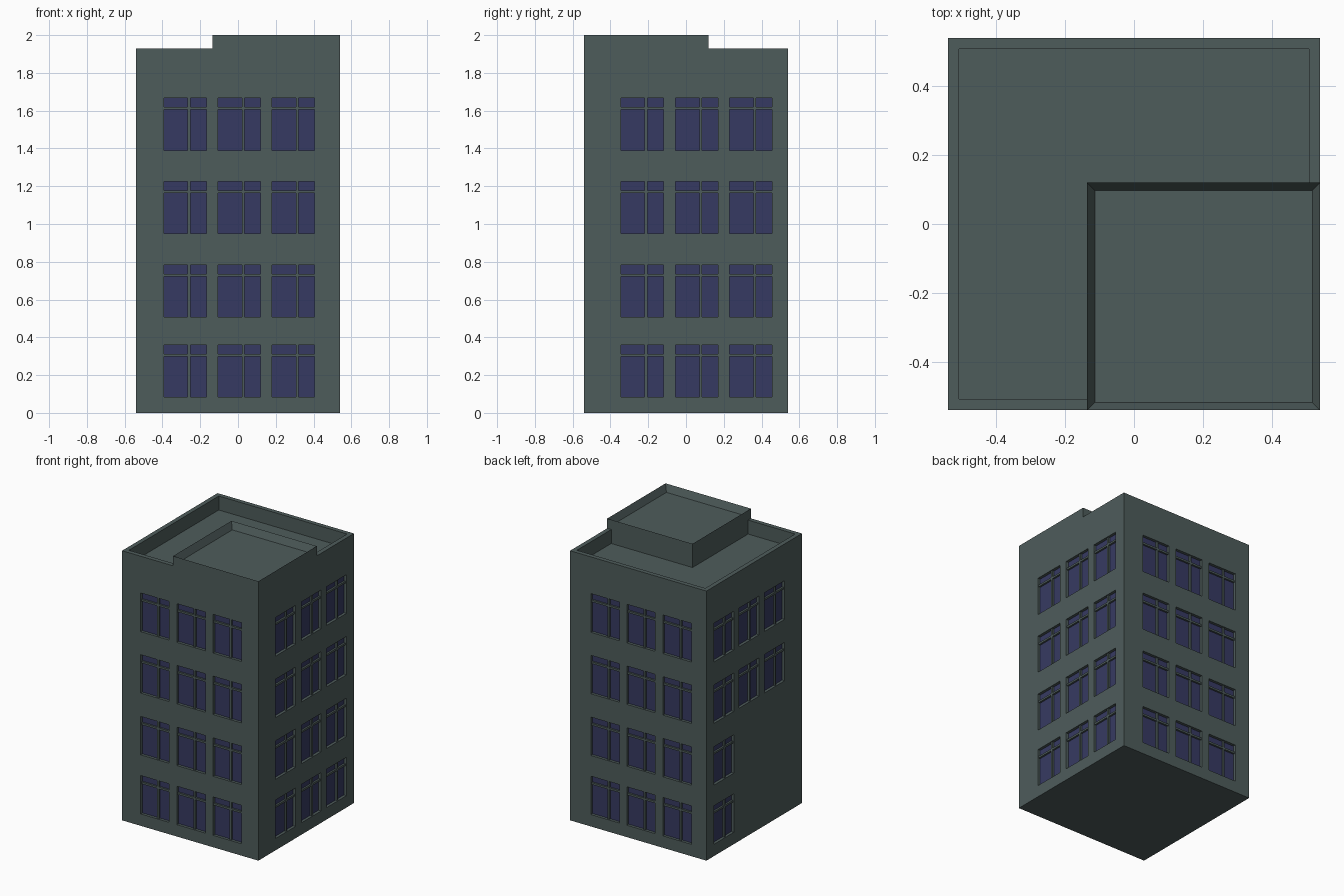
import bpy, bmesh, math
from mathutils import Matrix, Vector

if "Cube" in bpy.data.objects:
    bpy.data.objects.remove(bpy.data.objects["Cube"])

H = 0.54          # half width of the tower
DECK = 1.83       # roof deck height
RIM = 0.032       # parapet thickness
WIN_W = 0.225     # window width
DEPTH = 0.02      # glass recess
ROWS = [(0.085, 0.36), (0.508, 0.783), (0.95, 1.225), (1.39, 1.667)]


def material(name, rgb):
    m = bpy.data.materials.new(name)
    m.diffuse_color = (*rgb, 1)
    m.use_nodes = True
    m.node_tree.nodes["Principled BSDF"].inputs["Base Color"].default_value = m.diffuse_color
    return m


wall = material("grey_green_wall", (0.076, 0.107, 0.105))
glass = material("blue_glass", (0.037, 0.042, 0.122))


def finish(bm, name, mats):
    me = bpy.data.meshes.new(name)
    bm.to_mesh(me)
    bm.free()
    for m in mats:
        me.materials.append(m)
    ob = bpy.data.objects.new(name, me)
    bpy.context.collection.objects.link(ob)
    return ob


def box(bm, lo, hi, mat=Matrix()):
    lo, hi = Vector(lo), Vector(hi)
    size = Matrix.Diagonal((*(hi - lo), 1))
    bmesh.ops.create_cube(bm, size=1, matrix=mat @ Matrix.Translation((lo + hi) / 2) @ size)


def prism(bm, pts, z0, z1):
    face = bm.faces.new([bm.verts.new((x, y, z0)) for x, y in pts])
    new = bmesh.ops.extrude_face_region(bm, geom=[face])["geom"]
    bmesh.ops.translate(bm, vec=(0, 0, z1 - z0),
                        verts=[v for v in new if isinstance(v, bmesh.types.BMVert)])
    bmesh.ops.recalc_face_normals(bm, faces=bm.faces[:])


# Facades: turn, window centres across the wall, columns used on the lower two rows
FACADES = {
    "front": (0, (-0.28, 0.007, 0.293), (0, 1, 2)),
    "right": (90, (-0.232, 0.058, 0.343), (0, 1, 2)),
    "back": (180, (-0.263, 0.022, 0.308), (0, 1, 2)),
    "left": (270, (-0.343, -0.058, 0.232), (0,)),
}


def build_facade(name, turn, centres, low_cols):
    rot = Matrix.Rotation(math.radians(turn), 4, "Z")
    us = [-H] + [c + s * WIN_W / 2 for c in centres for s in (-1, 1)] + [H]
    zs = [0] + [z for row in ROWS for z in row] + [DECK]
    bm, bars = bmesh.new(), bmesh.new()
    grid = [[bm.verts.new((u, -H, z)) for u in us] for z in zs]
    openings = []
    for j in range(len(zs) - 1):
        for i in range(len(us) - 1):
            f = bm.faces.new((grid[j][i], grid[j][i + 1], grid[j + 1][i + 1], grid[j + 1][i]))
            if i % 2 and j % 2 and (j // 2 > 1 or i // 2 in low_cols):
                openings.append(f)
                # Window bars: an upright left of wide/narrow split and a transom
                u0, u1, z0, z1 = us[i], us[i + 1], zs[j], zs[j + 1]
                um, zm = u0 + 0.133, z1 - 0.055
                y0, y1 = -H + 0.007, -H + DEPTH + 0.004
                box(bars, (um - 0.007, y0, z0), (um + 0.007, y1, z1), rot)
                for a, b in ((u0, um - 0.007), (um + 0.007, u1)):
                    box(bars, (a, y0, zm - 0.007), (b, y1, zm + 0.007), rot)
    # Sink the glass into the wall
    for f in openings:
        new = bmesh.ops.extrude_face_region(bm, geom=[f])["geom"]
        pane = [g for g in new if isinstance(g, bmesh.types.BMFace)][0]
        pane.material_index = 1
        bmesh.ops.translate(bm, vec=(0, DEPTH, 0), verts=pane.verts[:])
        if f.is_valid:
            bm.faces.remove(f)
    bm.transform(rot)
    finish(bm, name + "_wall", [wall, glass])
    finish(bars, name + "_window_bars", [wall])


for name, args in FACADES.items():
    build_facade(name, *args)

# Underside and roof deck
for name, z, flip in (("underside", 0, True), ("roof_deck", DECK, False)):
    bm = bmesh.new()
    f = bm.faces.new([bm.verts.new((x, y, z)) for x, y in ((-H, -H), (H, -H), (H, H), (-H, H))])
    if flip:
        f.normal_flip()
    finish(bm, name, [wall])

# Parapet wrapping the roof up to the raised block
PX, PY, I = -0.136, 0.12, H - RIM
bm = bmesh.new()
prism(bm, [(PX, -H), (-H, -H), (-H, H), (H, H), (H, PY), (I, PY),
           (I, I), (-I, I), (-I, -I), (PX, -I)], DECK, 1.93)
finish(bm, "parapet", [wall])

# Raised roof block with its own rim
bm = bmesh.new()
box(bm, (PX, -H, DECK), (H, PY, 2.0))
bm.normal_update()
top = [f for f in bm.faces if f.normal.z > 0.9]
bmesh.ops.inset_region(bm, faces=top, thickness=RIM)
bmesh.ops.translate(bm, vec=(0, 0, -0.05), verts=top[0].verts[:])
finish(bm, "raised_roof_block", [wall])
